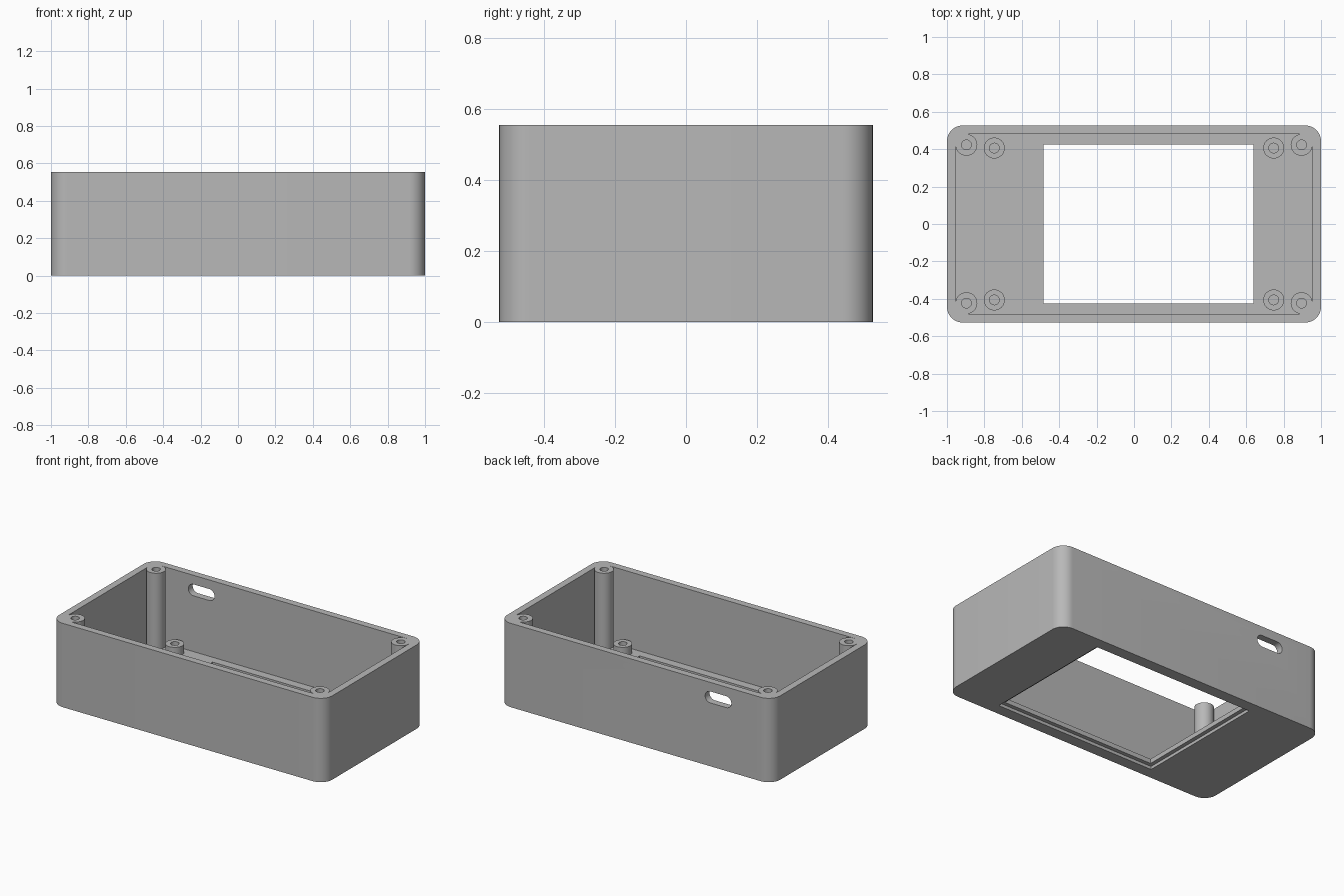
import bpy
import bmesh
from math import cos, sin, pi, radians

if "Cube" in bpy.data.objects:
    bpy.data.objects.remove(bpy.data.objects["Cube"], do_unlink=True)

# Main sizes
HALF_X, HALF_Y, HEIGHT = 1.0, 0.527, 0.555
WALL, FLOOR = 0.046, 0.05
POST_R, HOLE_R = 0.058, 0.026
POST_X, POST_Y = HALF_X - WALL - POST_R, HALF_Y - WALL - POST_R
CORNERS = [(1, 1), (-1, 1), (-1, -1), (1, -1)]

grey = bpy.data.materials.new("plastic grey")
grey.use_nodes = True
colour = (0.48, 0.48, 0.48, 1)
grey.diffuse_color = colour
grey.node_tree.nodes["Principled BSDF"].inputs["Base Color"].default_value = colour


def arc(cx, cy, r, start, end, steps):
    """Points along an arc, angles in degrees."""
    angles = [radians(start + (end - start) * i / steps) for i in range(steps + 1)]
    return [(cx + r * cos(a), cy + r * sin(a)) for a in angles]


def circle(cx, cy, r):
    return arc(cx, cy, r, 0, 360, 32)[:-1]


def rect(x0, x1, y0, y1):
    return [(x0, y0), (x1, y0), (x1, y1), (x0, y1)]


def prism(name, outline, z0, z1):
    """Extrude a flat outline from z0 to z1."""
    bm = bmesh.new()
    base = bm.faces.new([bm.verts.new((x, y, z0)) for x, y in outline])
    top = bmesh.ops.extrude_face_region(bm, geom=[base])["geom"]
    verts = [g for g in top if isinstance(g, bmesh.types.BMVert)]
    bmesh.ops.translate(bm, verts=verts, vec=(0, 0, z1 - z0))
    bmesh.ops.recalc_face_normals(bm, faces=bm.faces)
    mesh = bpy.data.meshes.new(name)
    bm.to_mesh(mesh)
    bm.free()
    mesh.materials.append(grey)
    obj = bpy.data.objects.new(name, mesh)
    bpy.context.collection.objects.link(obj)
    return obj


def activate(obj):
    bpy.ops.object.select_all(action="DESELECT")
    obj.select_set(True)
    bpy.context.view_layer.objects.active = obj


def cut(target, cutter):
    """Subtract the cutter, then discard it."""
    cutter.hide_render = True
    mod = target.modifiers.new("cut", "BOOLEAN")
    mod.operation = "DIFFERENCE"
    mod.solver = "EXACT"
    mod.object = cutter
    activate(target)
    bpy.ops.object.modifier_apply(modifier=mod.name)
    bpy.data.objects.remove(cutter, do_unlink=True)


def smooth(obj):
    activate(obj)
    bpy.ops.object.shade_smooth_by_angle(angle=radians(30))


# Outer shell with rounded vertical corners
R = 0.085
outline = []
for i, (sx, sy) in enumerate(CORNERS):
    outline += arc(sx * (HALF_X - R), sy * (HALF_Y - R), R, 90 * i, 90 * i + 90, 12)
case = prism("case", outline, 0, HEIGHT)

# Cavity that leaves a round screw post standing in each corner
outline = []
for i, (sx, sy) in enumerate(CORNERS):
    outline += arc(sx * POST_X, sy * POST_Y, POST_R, 90 * i, 90 * i - 270, 30)
cut(case, prism("cavity", outline, FLOOR, HEIGHT + 0.1))

# Screw holes in the corner posts
for sx, sy in CORNERS:
    cut(case, prism("post_hole", circle(sx * POST_X, sy * POST_Y, HOLE_R), 0.2, HEIGHT + 0.1))

# Display window with a shallow recess on the underside
X0, X1, Y, STEP = -0.484, 0.638, 0.425, 0.026
cut(case, prism("window", rect(X0, X1, -Y, Y), -0.1, FLOOR + 0.1))
cut(case, prism("recess", rect(X0 - STEP, X1 + STEP, -Y - STEP, Y + STEP), -0.1, 0.02))

# Cable slot through the back wall
SLOT_X, SLOT_Z, SLOT_R, SLOT_HALF = -0.605, 0.457, 0.038, 0.058
outline = arc(SLOT_X + SLOT_HALF, SLOT_Z, SLOT_R, -90, 90, 12)
outline += arc(SLOT_X - SLOT_HALF, SLOT_Z, SLOT_R, 90, 270, 12)
slot = prism("slot", outline, -0.62, -0.44)
slot.rotation_euler.x = pi / 2
bpy.context.view_layer.update()
cut(case, slot)
smooth(case)

# Short board standoffs on the floor
for sx, sy in CORNERS:
    name = f"standoff_{'back' if sy > 0 else 'front'}_{'left' if sx > 0 else 'right'}"
    x, y = sx * 0.747, sy * 0.406
    standoff = prism(name, circle(x, y, 0.056), FLOOR - 0.01, 0.11)
    cut(standoff, prism("standoff_hole", circle(x, y, HOLE_R), FLOOR + 0.002, 0.2))
    smooth(standoff)
